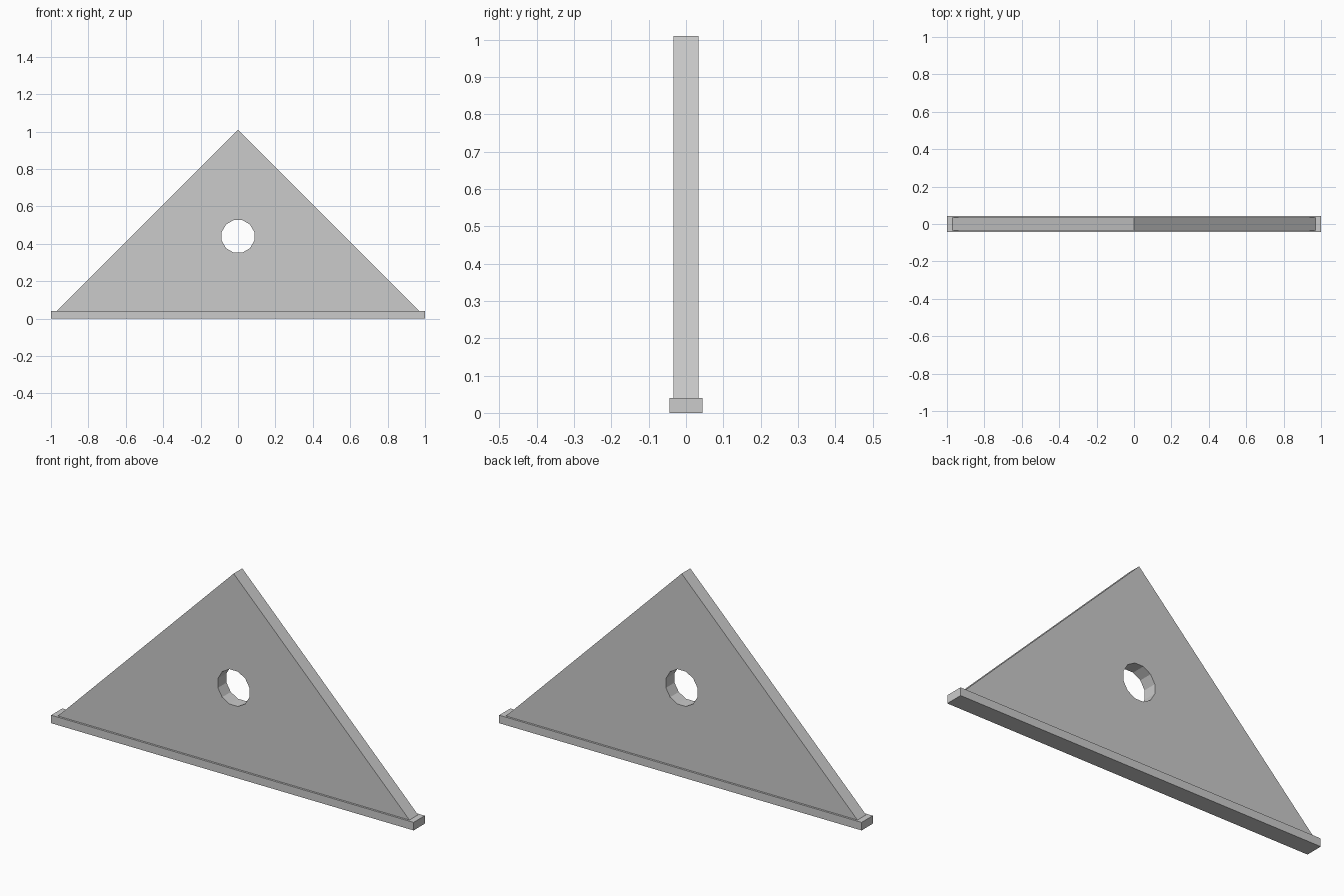
import bpy, bmesh, math

if "Cube" in bpy.data.objects:
    bpy.data.objects.remove(bpy.data.objects["Cube"])


def prism(name, profile, half_depth):
    """Extrude an (x, z) outline symmetrically along y."""
    bm = bmesh.new()
    face = bm.faces.new([bm.verts.new((x, -half_depth, z)) for x, z in profile])
    out = bmesh.ops.extrude_face_region(bm, geom=[face])
    moved = [v for v in out["geom"] if isinstance(v, bmesh.types.BMVert)]
    bmesh.ops.translate(bm, verts=moved, vec=(0, 2 * half_depth, 0))
    bmesh.ops.recalc_face_normals(bm, faces=bm.faces)
    mesh = bpy.data.meshes.new(name)
    bm.to_mesh(mesh)
    bm.free()
    obj = bpy.data.objects.new(name, mesh)
    bpy.context.collection.objects.link(obj)
    return obj


# Long base rail
prism("base_rail", [(-1, 0), (1, 0), (1, 0.04), (-1, 0.04)], 0.044)

# Triangular gable panel standing on the rail
panel = prism("gable_panel", [(-0.97, 0.04), (0.97, 0.04), (0, 1.01)], 0.034)

# Faceted round opening cut through the panel
SIDES, RADIUS, HEIGHT = 12, 0.09, 0.44
angles = [(i + 0.5) * math.tau / SIDES for i in range(SIDES)]
cutter = prism("opening_cutter",
               [(RADIUS * math.cos(a), HEIGHT + RADIUS * math.sin(a)) for a in angles], 0.1)
cutter.hide_render = True
cutter.hide_set(True)
cut = panel.modifiers.new("round_opening", 'BOOLEAN')
cut.operation = 'DIFFERENCE'
cut.solver = 'EXACT'
cut.object = cutter
